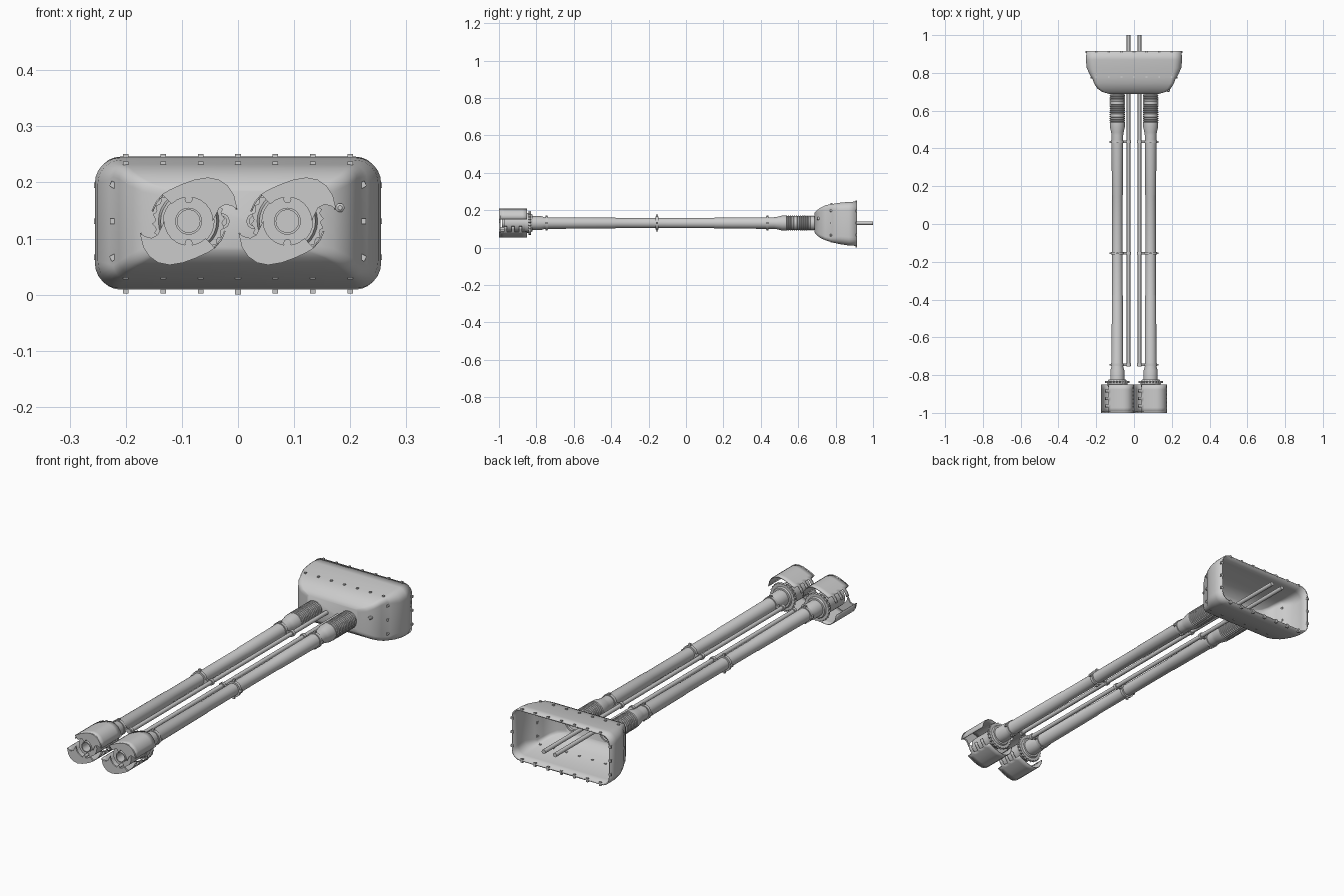
import bpy, bmesh, math
from mathutils import Matrix, Vector

if "Cube" in bpy.data.objects:
    bpy.data.objects.remove(bpy.data.objects["Cube"])

grey = bpy.data.materials.new("metal grey")
grey.diffuse_color = (0.6, 0.6, 0.6, 1)
grey.use_nodes = True
grey.node_tree.nodes["Principled BSDF"].inputs["Base Color"].default_value = grey.diffuse_color
ZC = 0.131          # height of the pipe axes
PX = 0.088          # sideways offset of the pipes


def finish(name, bm, thick=0, angle=35):
    bmesh.ops.recalc_face_normals(bm, faces=bm.faces)
    me = bpy.data.meshes.new(name)
    bm.to_mesh(me)
    bm.free()
    me.materials.append(grey)
    ob = bpy.data.objects.new(name, me)
    bpy.context.collection.objects.link(ob)
    bpy.context.view_layer.objects.active = ob
    ob.select_set(True)
    bpy.ops.object.shade_smooth_by_angle(angle=math.radians(angle))
    ob.select_set(False)
    if thick:
        mod = ob.modifiers.new("thickness", 'SOLIDIFY')
        mod.thickness = thick
        mod.offset = -1
    return ob


def loft(bm, rings, closed=True):
    rows = [[bm.verts.new(p) for p in r] for r in rings]
    n = len(rows[0])
    for a, b in zip(rows, rows[1:]):
        for i in range(n if closed else n - 1):
            j = (i + 1) % n
            bm.faces.new((a[i], a[j], b[j], b[i]))
    return rows


def lathe(name, profile, x, z=ZC, seg=28):
    """Revolve (y, radius) pairs round an axis parallel to y."""
    bm = bmesh.new()
    ts = [2 * math.pi * i / seg for i in range(seg)]
    rows = loft(bm, [[(x + r * math.cos(t), y, z + r * math.sin(t)) for t in ts] for y, r in profile])
    if profile[0] != profile[-1]:
        bm.faces.new(rows[0])
        bm.faces.new(rows[-1])
    else:
        bmesh.ops.remove_doubles(bm, verts=bm.verts, dist=1e-6)
    return finish(name, bm)


def plate(name, pts, y0, y1, x):
    """Extrude an outline, given about the pipe axis, along y."""
    bm = bmesh.new()
    rows = loft(bm, [[(x + px, y, ZC + pz) for px, pz in pts] for y in (y0, y1)])
    bm.faces.new(rows[0])
    bm.faces.new(rows[1])
    return finish(name, bm)


def box(name, loc, size, tilt=0):
    bm = bmesh.new()
    m = Matrix.Translation(loc) @ Matrix.Rotation(tilt, 4, 'Y') @ Matrix.Diagonal((*size, 1))
    bmesh.ops.create_cube(bm, size=1, matrix=m)
    return finish(name, bm)


# hood: rounded rectangles lofted from the front wall to the open back
def section(y, hw, lo, hi, r):
    pts = []
    for cx, cz, a0 in ((hw - r, hi - r, 0), (r - hw, hi - r, 90), (r - hw, lo + r, 180), (hw - r, lo + r, 270)):
        for k in range(7):
            a = math.radians(a0 + 15 * k)
            pts.append((cx + r * math.cos(a), y, cz + r * math.sin(a)))
    return pts


bm = bmesh.new()
hood = loft(bm, [section(*s) for s in (
    (0.688, 0.13, 0.080, 0.186, 0.012), (0.700, 0.17, 0.066, 0.199, 0.016),
    (0.718, 0.195, 0.052, 0.213, 0.018), (0.745, 0.212, 0.039, 0.226, 0.02),
    (0.775, 0.222, 0.030, 0.232, 0.022), (0.783, 0.230, 0.027, 0.233, 0.028),
    (0.825, 0.250, 0.018, 0.240, 0.042), (0.870, 0.255, 0.011, 0.244, 0.045),
    (0.915, 0.251, 0.009, 0.246, 0.042))])
bm.faces.new(hood[0])
finish("hood", bm, 0.006)

# studs along the seam and the rim of the hood
for i in range(-3, 4):
    x = i * 0.0667
    for y, lo, hi in ((0.778, 0.031, 0.232), (0.911, 0.009, 0.246)):
        box("hood_stud_top", (x, y, hi), (0.010, 0.009, 0.010))
        box("hood_stud_bottom", (x, y, lo if i == 0 and y > 0.9 else lo + 0.002),
            (0.010, 0.009, 0.018 if y > 0.9 else 0.010))
for s in (-1, 1):
    for k in (-1, 0, 1):
        box("hood_stud_side", (s * 0.221, 0.775, ZC + k * 0.064), (0.014, 0.009, 0.010), -s * k * 0.5)
        box("hood_stud_rim", (s * 0.251, 0.911, ZC + k * 0.064), (0.012, 0.009, 0.010))
lathe("hood_knob", [(0.700, 0.004), (0.703, 0.008), (0.730, 0.008)], 0.182, 0.155, 12)

# blade outline: outer curve of one half of the swirl, then its inner hook
outer = [(-0.047, 0.048), (-0.034, 0.056), (-0.012, 0.066), (0.010, 0.074), (0.034, 0.078), (0.054, 0.074),
         (0.070, 0.063), (0.081, 0.046), (0.087, 0.021)]
hook = [(0.078, 0.027), (0.066, 0.030), (0.055, 0.024), (0.049, 0.012)]
arc = [(0.043 * math.cos(math.radians(a)), 0.043 * math.sin(math.radians(a))) for a in range(0, 136, 15)]
comb = [(-0.066, 0.018), (-0.059, 0.034)]   # toothed lead-in of the blade wall
rows_y = [-0.997, -0.972, -0.956, -0.932, -0.916, -0.892, -0.876, -0.850]

for side in (-1, 1):
    px = side * PX

    # straight pipe with swollen front socket and tapered back sleeve
    lathe("pipe", [(-0.855, 0.037), (-0.775, 0.037), (-0.755, 0.031), (-0.38, 0.029), (-0.375, 0.0275),
                   (0.15, 0.0275), (0.155, 0.029), (0.47, 0.031), (0.485, 0.033), (0.515, 0.040), (0.535, 0.040)], px)

    # corrugated hose into the hood, with an open bore
    ribs = [(0.53, 0.037)]
    for k in range(14):
        y = 0.532 + k * 0.011
        ribs += [(y, 0.037), (y + 0.002, 0.041), (y + 0.006, 0.041), (y + 0.008, 0.037)]
    lathe("corrugated_hose", ribs + [(0.705, 0.037), (0.705, 0.030), (0.53, 0.030), (0.53, 0.037)], px)

    # thin guide rod beside the pipe, running through the hood
    rx = side * 0.029
    lathe("guide_rod", [(-0.755, 0.0095), (1.0, 0.0095)], rx, seg=16)

    # clamps tying the rod to the pipe
    for y, tab in ((-0.745, 0.041), (-0.155, 0.045), (0.435, 0.041)):
        lathe("clamp_ring", [(y - 0.007, 0.035), (y + 0.007, 0.035)], px)
        lathe("rod_ring", [(y - 0.007, 0.014), (y + 0.007, 0.014)], rx, seg=16)
        box("clamp_bridge", (side * 0.047, y, ZC), (0.026, 0.012, 0.010))
        for s in (-1, 1):
            box("clamp_tab", (px, y, ZC + s * (tab - 0.007)), (0.010, 0.010, 0.014))
        box("clamp_tab", (px + side * 0.036, y, ZC), (0.014, 0.010, 0.010))

    # toothed flange behind the head
    teeth = []
    for k in range(24):
        for da, r in ((0, 0.060), (4, 0.065), (11, 0.060)):
            a = math.radians(k * 15 + da)
            teeth.append((r * math.cos(a), r * math.sin(a)))
    plate("toothed_flange", teeth, -0.842, -0.830, px)
    lathe("flange_collar", [(-0.862, 0.050), (-0.842, 0.054), (-0.822, 0.045)], px)

    # hollow hub of the head with stepped rings
    lathe("hub", [(-0.985, 0.024), (-0.985, 0.020), (-0.88, 0.020), (-0.85, 0.020), (-0.85, 0.046),
                  (-0.972, 0.046), (-0.972, 0.024), (-0.985, 0.024)], px)
    lathe("hub_back", [(-0.90, 0.0205), (-0.85, 0.0205)], px)

    # two swirled blades, half a turn apart
    for s in (1, -1):
        plate("blade_cap", [(s * a, s * b) for a, b in outer + hook + arc], -1.0, -0.993, px)
        lathe("hub_bolt", [(-0.9995, 0.007), (-0.965, 0.007)], px, ZC + s * 0.039, 14)
        bm = bmesh.new()
        wall = comb + outer
        grid = loft(bm, [[(px + s * a, y, ZC + s * b) for a, b in wall] for y in rows_y], closed=False)
        # open the slots between the comb teeth
        gaps = []
        for f in bm.faces:
            c = f.calc_center_median()
            band = sum(c.y > y for y in rows_y) - 1
            if band % 2 == 0 and s * (c.x - px) < -0.045:
                gaps.append(f)
        bmesh.ops.delete(bm, geom=gaps, context='FACES')
        finish("blade_wall", bm, 0.003, 50)
